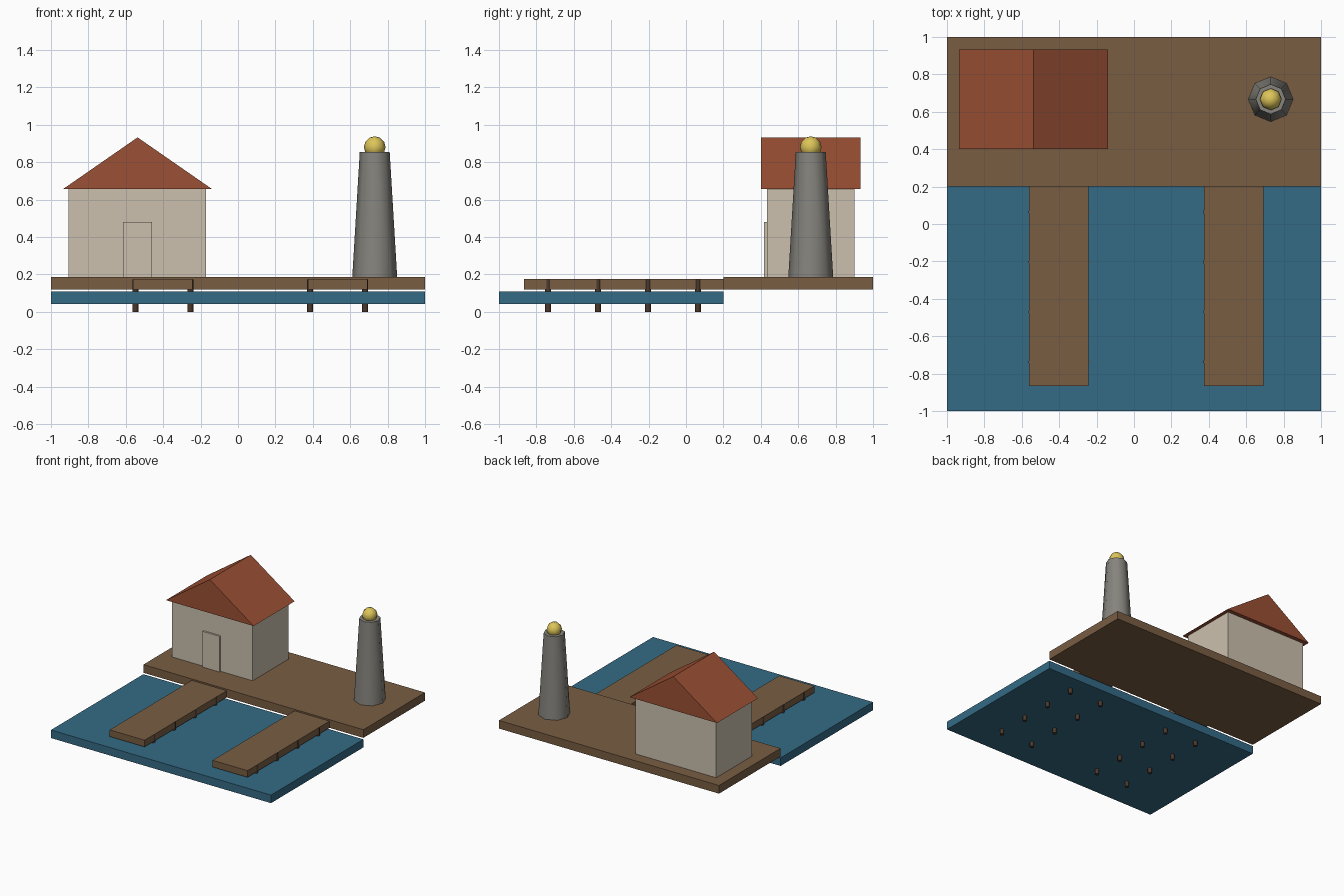
import bpy, bmesh, math
from mathutils import Matrix

cube = bpy.data.objects.get("Cube")
if cube:
    bpy.data.objects.remove(cube, do_unlink=True)


def material(name, r, g, b):
    m = bpy.data.materials.new(name)
    m.use_nodes = True
    m.diffuse_color = (r, g, b, 1)
    m.node_tree.nodes["Principled BSDF"].inputs["Base Color"].default_value = (r, g, b, 1)
    return m


wood = material("wood brown", 0.19, 0.11, 0.055)
dark_wood = material("dark wood", 0.07, 0.04, 0.025)
water_blue = material("water blue", 0.035, 0.145, 0.235)
plaster = material("cream plaster", 0.60, 0.53, 0.42)
tile = material("roof red", 0.33, 0.08, 0.035)
stone = material("grey stone", 0.24, 0.23, 0.205)
lamp = material("lamp yellow", 0.72, 0.56, 0.10)


def finish(name, bm, mat, smooth=None):
    bmesh.ops.recalc_face_normals(bm, faces=bm.faces)
    me = bpy.data.meshes.new(name)
    bm.to_mesh(me)
    bm.free()
    me.materials.append(mat)
    ob = bpy.data.objects.new(name, me)
    bpy.context.collection.objects.link(ob)
    if smooth:
        bpy.ops.object.select_all(action='DESELECT')
        ob.select_set(True)
        bpy.context.view_layer.objects.active = ob
        bpy.ops.object.shade_smooth_by_angle(angle=math.radians(smooth))
    return ob


def box(name, x, y, z, mat):
    """Box from (min, max) ranges on each axis."""
    bm = bmesh.new()
    bmesh.ops.create_cube(bm, size=1)
    for v in bm.verts:
        v.co = [r[0] if c < 0 else r[1] for c, r in zip(v.co, (x, y, z))]
    return finish(name, bm, mat)


def cone(name, x, y, z0, z1, r0, r1, sides, mat, smooth):
    bm = bmesh.new()
    bmesh.ops.create_cone(bm, cap_ends=True, segments=sides, radius1=r0, radius2=r1,
                          depth=z1 - z0,
                          matrix=Matrix.Translation((x, y, (z0 + z1) / 2)))
    return finish(name, bm, mat, smooth)


# Ground and water
box("water", (-1, 1), (-1, 0.2), (0.042, 0.108), water_blue)
box("quay", (-1, 1), (0.2, 1), (0.12, 0.187), wood)

# Two piers on rows of posts
for side, cx in (("right", -0.402), ("left", 0.533)):
    box(f"{side}_pier", (cx - 0.159, cx + 0.159), (-0.865, 0.2), (0.12, 0.175), wood)
    for row in range(4):
        for edge in (-1, 1):
            cone(f"{side}_pier_post", cx + edge * 0.147, -0.737 + row * 0.267,
                 0, 0.174, 0.016, 0.016, 8, dark_wood, 50)

# House with a gable roof
box("house_walls", (-0.905, -0.17), (0.433, 0.9), (0.187, 0.66), plaster)
box("house_door", (-0.615, -0.46), (0.418, 0.433), (0.187, 0.48), plaster)
bm = bmesh.new()
gable = bm.faces.new([bm.verts.new((x, 0.401, z)) for x, z in
                      ((-0.935, 0.657), (-0.139, 0.657), (-0.537, 0.933))])
ext = bmesh.ops.extrude_face_region(bm, geom=[gable], use_keep_orig=True)["geom"]
bmesh.ops.translate(bm, vec=(0, 0.532, 0),
                    verts=[g for g in ext if isinstance(g, bmesh.types.BMVert)])
finish("house_roof", bm, tile)

# Lighthouse
cone("lighthouse_tower", 0.731, 0.667, 0.187, 0.855, 0.12, 0.08, 8, stone, 50)
bm = bmesh.new()
bmesh.ops.create_uvsphere(bm, u_segments=8, v_segments=6, radius=0.058,
                          matrix=Matrix.Translation((0.731, 0.667, 0.881)))
finish("lighthouse_lamp", bm, lamp, 60)
